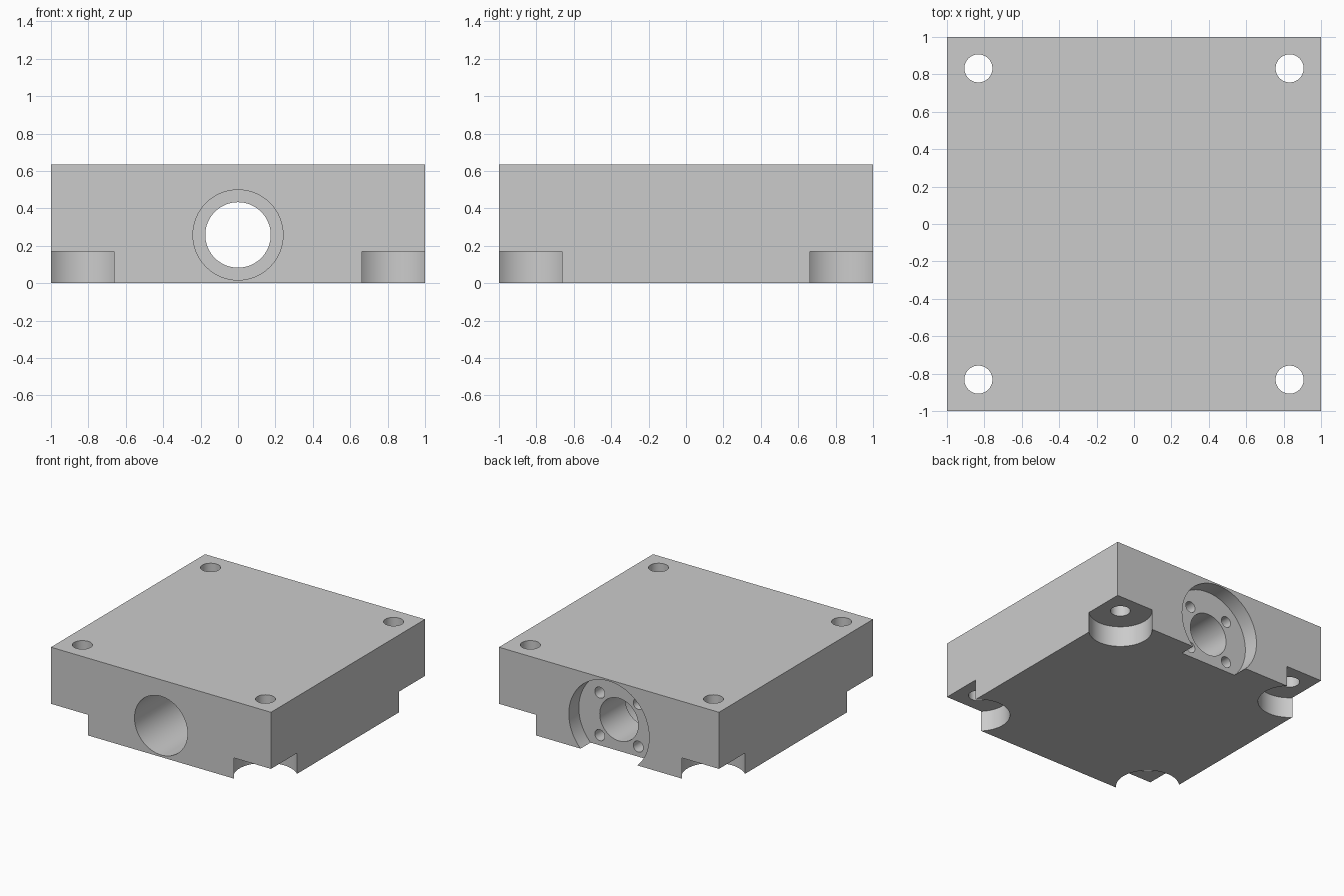
import bpy
import math

cube = bpy.data.objects.get("Cube")
if cube:
    bpy.data.objects.remove(cube, do_unlink=True)

HEIGHT = 0.635
CORNER = 0.832      # screw centre distance from the middle
BORE_Z = 0.258
CORNERS = [(sx, sy) for sx in (-1, 1) for sy in (-1, 1)]

grey = bpy.data.materials.new("machined_grey")
grey.use_nodes = True
colour = (0.6, 0.6, 0.6, 1)
grey.diffuse_color = colour
grey.node_tree.nodes["Principled BSDF"].inputs["Base Color"].default_value = colour


def box(name, low, high):
    bpy.ops.mesh.primitive_cube_add(
        size=1, location=[(a + b) / 2 for a, b in zip(low, high)])
    obj = bpy.context.object
    obj.name = name
    obj.scale = [b - a for a, b in zip(low, high)]
    bpy.ops.object.transform_apply(location=True, rotation=True, scale=True)
    return obj


def cylinder(name, radius, centre, depth, along_y=False, sides=64):
    bpy.ops.mesh.primitive_cylinder_add(
        vertices=sides, radius=radius, depth=depth, location=centre,
        rotation=(math.pi / 2 if along_y else 0, 0, 0))
    obj = bpy.context.object
    obj.name = name
    bpy.ops.object.transform_apply(location=True, rotation=True, scale=True)
    return obj


def bore(name, radius, x, z, y0, y1, sides=64):
    return cylinder(name, radius, (x, (y0 + y1) / 2, z), y1 - y0, True, sides)


def cut(target, cutter):
    cutter.hide_render = True
    mod = target.modifiers.new("cut", "BOOLEAN")
    mod.operation = "DIFFERENCE"
    mod.solver = "EXACT"
    mod.object = cutter
    bpy.context.view_layer.objects.active = target
    bpy.ops.object.modifier_apply(modifier=mod.name)
    bpy.data.objects.remove(cutter, do_unlink=True)


# Main block
block = box("housing_block", (-1, -1, 0), (1, 1, HEIGHT))
block.data.materials.append(grey)

# Round corner pockets underneath, and screw holes through the top
for sx, sy in CORNERS:
    x, y = sx * CORNER, sy * CORNER
    cut(block, cylinder("corner_pocket", 0.238, (x, y, 0), 0.34))
    cut(block, cylinder("screw_hole", 0.075, (x, y, 0.5), 1, sides=48))

# Stepped bore: wide from the front, narrow through, flange recess at the back
cut(block, bore("front_bore", 0.241, 0, BORE_Z, -1.1, 0.54))
cut(block, bore("through_bore", 0.175, 0, BORE_Z, 0.4, 1.1))
cut(block, bore("flange_recess", 0.365, 0, BORE_Z, 0.87, 1.1, 96))

# Blind bolt holes in the recess floor
for sx, sz in CORNERS:
    cut(block, bore("bolt_hole", 0.045, sx * 0.175, BORE_Z + sz * 0.175, 0.67, 1.0, 32))

bpy.ops.object.select_all(action="DESELECT")
block.select_set(True)
bpy.context.view_layer.objects.active = block
bpy.ops.object.shade_smooth_by_angle(angle=math.radians(30))
